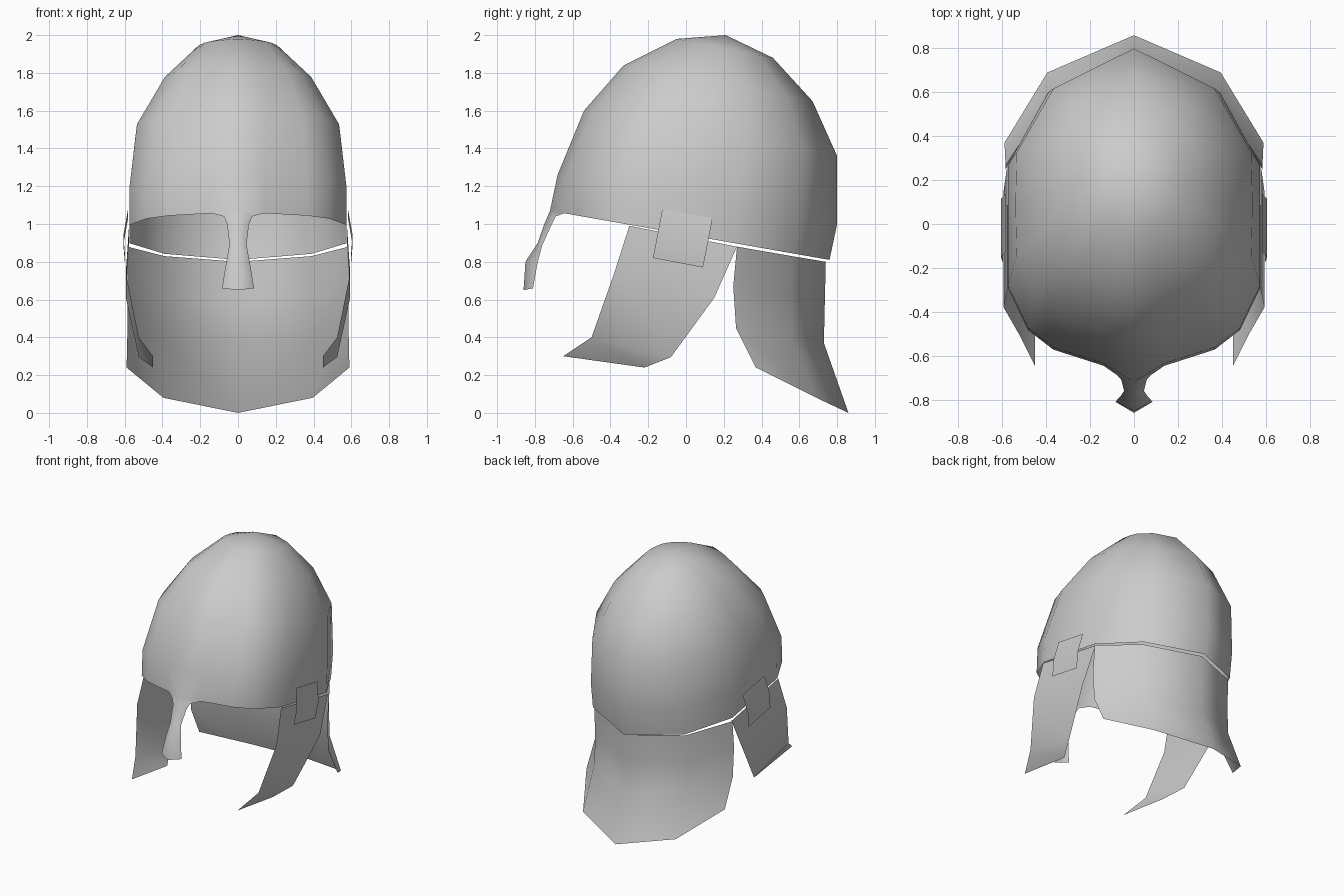
import bpy, bmesh

if "Cube" in bpy.data.objects:
    bpy.data.objects.remove(bpy.data.objects["Cube"])


def lerp(a, b, t):
    return a + (b - a) * t


def sheet(name, *patches):
    """Thin half-surface from grids of points, mirrored across x = 0."""
    bm = bmesh.new()
    for rows in patches:
        grid = [[bm.verts.new(p) for p in row] for row in rows]
        for lo, hi in zip(grid, grid[1:]):
            for i in range(len(lo) - 1):
                bm.faces.new((lo[i], lo[i + 1], hi[i + 1], hi[i]))
    bmesh.ops.remove_doubles(bm, verts=bm.verts, dist=0.004)
    bmesh.ops.recalc_face_normals(bm, faces=bm.faces)
    # make the sheet face away from the head
    s = sum(f.normal.dot(f.calc_center_median().xy.to_3d()) * f.calc_area() for f in bm.faces)
    if s < 0:
        bmesh.ops.reverse_faces(bm, faces=bm.faces)
    for f in bm.faces:
        f.smooth = True
    me = bpy.data.meshes.new(name)
    bm.to_mesh(me)
    bm.free()
    ob = bpy.data.objects.new(name, me)
    bpy.context.collection.objects.link(ob)
    mod = ob.modifiers.new("Mirror", 'MIRROR')
    mod.use_clip = True
    mod.merge_threshold = 0.002
    return ob


# Dome: tilted rings, each (front y, front z, back y, back z, half width)
rings = [(-.72, 1.07, .76, .81, .575), (-.68, 1.26, .80, 1.00, .575),
         (-.54, 1.60, .80, 1.36, .54), (-.33, 1.84, .67, 1.65, .395),
         (-.05, 1.98, .46, 1.88, .215), (.21, 2.0, .21, 2.0, 0)]
# ring outlines as (width fraction, front-to-back fraction)
rim = [(0, 0), (.24, .05), (.64, .10), (.84, .16), (1, .29), (1, .47), (1, .66), (.68, .875), (0, 1)]
low = [(0, 0), (.24, .03), (.64, .08), (.84, .14), (1, .27), (1, .45), (1, .64), (.68, .865), (0, 1)]
top = [(0, 0), (.28, .04), (.63, .12), (.82, .20), (.97, .35), (1, .5), (.97, .66), (.68, .86), (0, 1)]
dome = []
for j, (fy, fz, by, bz, w) in enumerate(rings):
    k = max(0, (j - 1) / 3)
    shape = rim if j == 0 else [(lerp(a, c, k), lerp(b, d, k)) for (a, b), (c, d) in zip(low, top)]
    dome.append([(w * u, lerp(fy, by, t), lerp(fz, bz, t)) for u, t in shape])

# Nose guard: V-section strip growing out of the front rim
nose = [dome[0][:2],
        [(0, -.735, 1.035), (.075, -.69, 1.04)],
        [(0, -.75, 1.0), (.058, -.71, 1.0)],
        [(0, -.785, .90), (.045, -.76, .89)],
        [(0, -.85, .80), (.062, -.785, .80)],
        [(0, -.86, .65), (.085, -.81, .66)]]
sheet("helmet_dome_with_nose_guard", dome, nose)

# Neck guard: curved curtain flaring out at the bottom
sheet("neck_guard", [
    [(.585, .27, .88), (.39, .56, .83), (0, .74, .80)],
    [(.585, .25, .67), (.39, .55, .62), (0, .735, .59)],
    [(.585, .265, .45), (.39, .56, .40), (0, .73, .37)],
    [(.59, .37, .24), (.395, .69, .08), (0, .86, 0)]])

# Cheek flaps, bent inward at the tips
sheet("cheek_flaps", [
    [(.577, -.30, .99), (.577, .27, .88)],
    [(.594, -.38, .74), (.594, .15, .61)],
    [(.525, -.50, .40), (.525, -.08, .295)],
    [(.45, -.65, .30), (.45, -.22, .24)]])

# Hinge plates joining cheek flaps to the dome
sheet("hinge_plates", [
    [(.582, -.125, 1.08), (.582, .14, 1.03)],
    [(.607, -.152, .94), (.607, .114, .89)],
    [(.597, -.175, .82), (.597, .09, .77)]])
